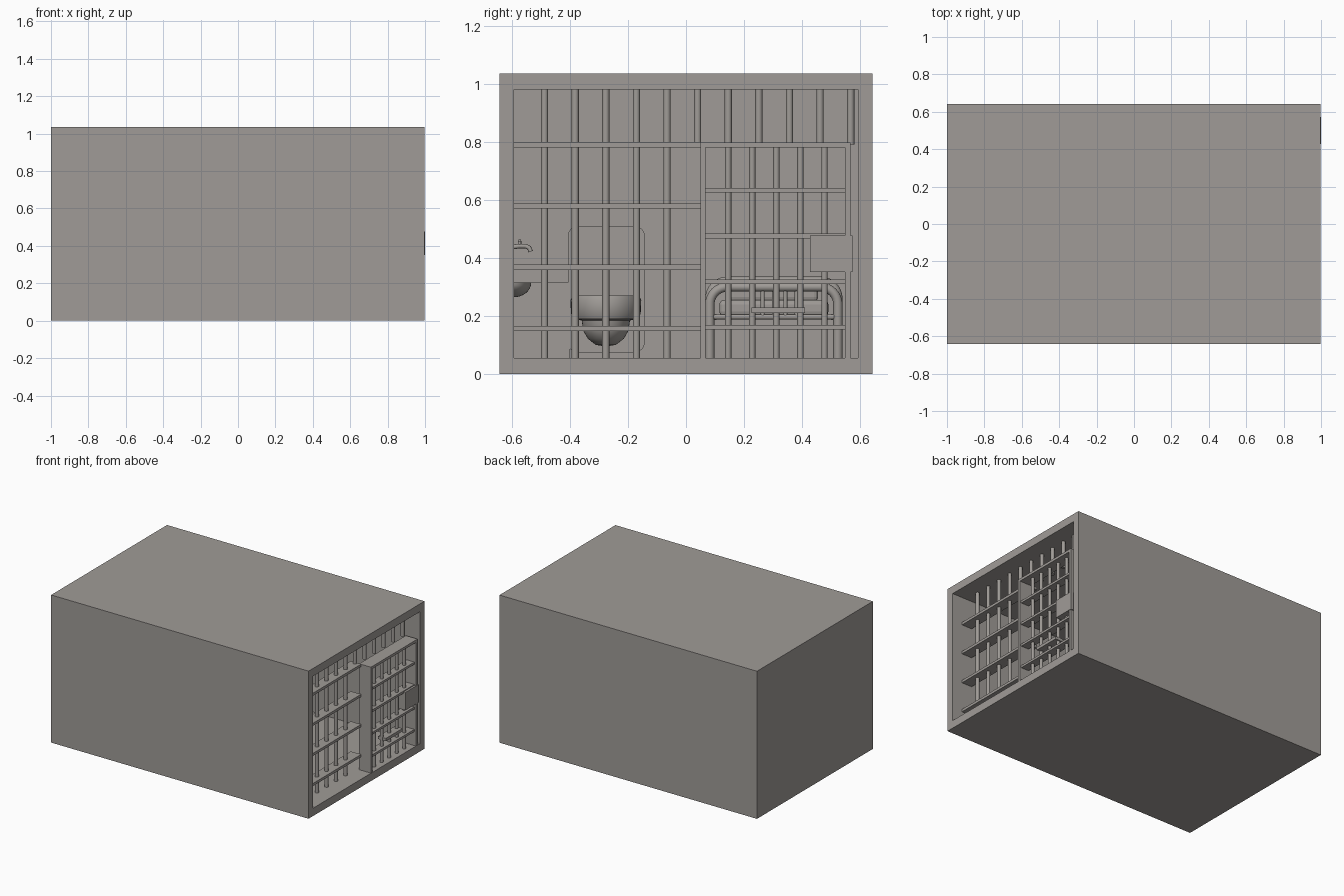
import bpy, bmesh, math
from mathutils import Vector

if "Cube" in bpy.data.objects:
    bpy.data.objects.remove(bpy.data.objects["Cube"])

grey = bpy.data.materials.new("concrete_grey")
grey.diffuse_color = (0.35, 0.33, 0.31, 1)
grey.use_nodes = True
grey.node_tree.nodes["Principled BSDF"].inputs["Base Color"].default_value = grey.diffuse_color


def finish(name, bm, smooth=False):
    bmesh.ops.recalc_face_normals(bm, faces=bm.faces)
    me = bpy.data.meshes.new(name)
    bm.to_mesh(me)
    bm.free()
    me.materials.append(grey)
    ob = bpy.data.objects.new(name, me)
    bpy.context.collection.objects.link(ob)
    if smooth:
        bpy.ops.object.select_all(action='DESELECT')
        ob.select_set(True)
        bpy.context.view_layer.objects.active = ob
        bpy.ops.object.shade_smooth_by_angle(angle=math.radians(40))
    return ob


def box(name, x, y, z):
    bm = bmesh.new()
    bmesh.ops.create_cube(bm, size=1)
    for v in bm.verts:
        v.co = [(r[0] + r[1]) / 2 + c * (r[1] - r[0]) for r, c in zip((x, y, z), v.co)]
    return finish(name, bm)


def tube(name, pts, r, sides=12):
    """Round tube swept along a list of points."""
    bm = bmesh.new()
    pts = [Vector(p) for p in pts]
    rings = []
    for i, p in enumerate(pts):
        t = (pts[min(i + 1, len(pts) - 1)] - pts[max(i - 1, 0)]).normalized()
        u = t.cross(Vector((1, 0, 0) if abs(t.x) < 0.9 else (0, 0, 1))).normalized()
        w = t.cross(u)
        rings.append([bm.verts.new(p + r * (u * math.cos(a) + w * math.sin(a)))
                      for a in (2 * math.pi * k / sides for k in range(sides))])
    for a, b in zip(rings, rings[1:]):
        for k in range(sides):
            j = (k + 1) % sides
            bm.faces.new((a[k], a[j], b[j], b[k]))
    bm.faces.new(rings[0])
    bm.faces.new(rings[-1])
    return finish(name, bm, True)


def lathe(name, profile, centre, scale_x=1, angle=2 * math.pi, steps=40):
    """Spin an (r, z) profile about a vertical axis."""
    bm = bmesh.new()
    vs = [bm.verts.new((r, 0, z)) for r, z in profile]
    es = [bm.edges.new(e) for e in zip(vs, vs[1:])]
    bmesh.ops.spin(bm, geom=vs + es, cent=(0, 0, 0), axis=(0, 0, 1), angle=angle, steps=steps)
    bmesh.ops.remove_doubles(bm, verts=bm.verts, dist=0.0005)
    for v in bm.verts:
        v.co = (centre[0] + v.co.x * scale_x, centre[1] + v.co.y, centre[2] + v.co.z)
    return finish(name, bm, True)


def arc(cy, cz, r, a0, a1, x, n=8):
    return [(x, cy + r * math.cos(math.radians(a0 + (a1 - a0) * i / n)),
             cz + r * math.sin(math.radians(a0 + (a1 - a0) * i / n))) for i in range(n + 1)]


def rounded_plate(name, x, y, z, r):
    bm = bmesh.new()
    pts = (arc(y[1] - r, z[1] - r, r, 0, 90, x[0]) + arc(y[0] + r, z[1] - r, r, 90, 180, x[0])
           + arc(y[0] + r, z[0] + r, r, 180, 270, x[0]) + arc(y[1] - r, z[0] + r, r, 270, 360, x[0]))
    f = bm.faces.new([bm.verts.new(p) for p in pts])
    g = bmesh.ops.extrude_face_region(bm, geom=[f])
    for v in g["geom"]:
        if isinstance(v, bmesh.types.BMVert):
            v.co.x = x[1]
    return finish(name, bm, True)


# room shell, open at the +x end
box("back_wall", (-1, -0.946), (-0.642, 0.642), (0, 1.035))
box("floor", (-0.946, 0.997), (-0.642, 0.642), (0, 0.055))
box("ceiling", (-0.946, 0.997), (-0.642, 0.642), (0.98, 1.035))
for s, n in ((-1, "front"), (1, "rear")):
    box(n + "_side_wall", (-0.946, 0.997), sorted((s * 0.592, s * 0.642)), (0.055, 0.98))

# fixed bars: long ones beside the door, short ones above it
for i in range(11):
    y = -0.487 + 0.1054 * i
    z0 = 0.05 if i < 5 else 0.79
    tube(f"cell_bar_{i}", [(0.88, y, z0), (0.88, y, 0.983)], 0.0125)
for i in range(4):
    z = 0.157 + 0.211 * i
    box(f"cross_plate_{i}", (0.84, 0.92), (-0.595, 0.05), (z - 0.009, z + 0.009))

# door frame, rails and bars
X = (0.905, 0.996)
box("door_left_post", X, (0.05, 0.067), (0.05, 0.798))
box("door_right_post", X, (0.548, 0.567), (0.05, 0.798))
box("door_top_rail", X, (0.067, 0.548), (0.78, 0.798))
for i in range(4):
    z = 0.161 + 0.1573 * i
    box(f"door_rail_{i}", (0.925, 0.985), (0.067, 0.548), (z - 0.008, z + 0.008))
for i in range(5):
    y = 0.145 + 0.083 * i
    tube(f"door_bar_{i}", [(0.955, y, 0.05), (0.955, y, 0.782)], 0.011)
box("lock_box", (0.925, 1.0), (0.427, 0.573), (0.352, 0.478))
# food tray slot
box("tray_shelf", (0.93, 0.99), (0.225, 0.41), (0.21, 0.23))

# toilet: wall plate and round bowl
rounded_plate("toilet_wall_plate", (-0.95, -0.915), (-0.407, -0.142), (0.075, 0.51), 0.035)
lathe("toilet_bowl", [(0, 0.095), (0.035, 0.101), (0.062, 0.122), (0.078, 0.15), (0.083, 0.185),
                      (0.112, 0.19), (0.12, 0.21), (0.122, 0.255), (0.115, 0.27), (0.085, 0.27),
                      (0.075, 0.25), (0.06, 0.18), (0, 0.15)], (-0.79, -0.276, 0), 1.15)
box("toilet_neck", (-0.93, -0.8), (-0.336, -0.216), (0.14, 0.255))

# low ledge in the corner, half-round sink and tap on the side wall
box("corner_ledge", (-0.95, -0.92), (-0.595, -0.4), (0.055, 0.315))
outer = [(0.06 * math.sin(a), -0.05 * math.cos(a)) for a in (math.pi / 2 * i / 8 for i in range(9))]
inner = [(r * 0.7, z * 0.7) for r, z in reversed(outer)]
lathe("sink", outer + inner, (-0.5, -0.593, 0.315), 1.6, math.pi, 24)
tube("tap_spout", [(-0.5, -0.6, 0.437), (-0.5, -0.575, 0.441), (-0.5, -0.553, 0.441),
                   (-0.5, -0.54, 0.435), (-0.5, -0.535, 0.422)], 0.008)
tube("tap_stem", [(-0.5, -0.573, 0.44), (-0.5, -0.573, 0.458)], 0.006)
tube("tap_handle", [(-0.518, -0.573, 0.46), (-0.482, -0.573, 0.46)], 0.005)

# bed: arched tube ends, side rails, spindles, mattress and pillow
for n, x, top in (("head", -0.9, 0.32), ("foot", 0.15, 0.3)):
    path = ([(x, 0.082, 0.05)] + arc(0.142, top - 0.06, 0.06, 180, 90, x)
            + arc(0.463, top - 0.06, 0.06, 90, 0, x) + [(x, 0.523, 0.05)])
    tube(f"bed_{n}_arch", path, 0.016)
    tube(f"bed_{n}_rail", [(x, 0.082, 0.197), (x, 0.523, 0.197)], 0.009)
    for i in range(5):
        y = 0.225 + 0.039 * i
        tube(f"bed_{n}_spindle_{i}", [(x, y, 0.197), (x, y, top)], 0.007)
for y in (0.1, 0.505):
    tube("bed_side_rail", [(-0.9, y, 0.197), (0.15, y, 0.197)], 0.011)
for name, x, y, z in (("mattress", (-0.88, 0.13), (0.115, 0.49), (0.2, 0.255)),
                      ("pillow", (-0.86, -0.66), (0.15, 0.455), (0.25, 0.3))):
    ob = box(name, x, y, z)
    m = ob.modifiers.new("soft_edge", 'BEVEL')
    m.width, m.segments = 0.015, 3
